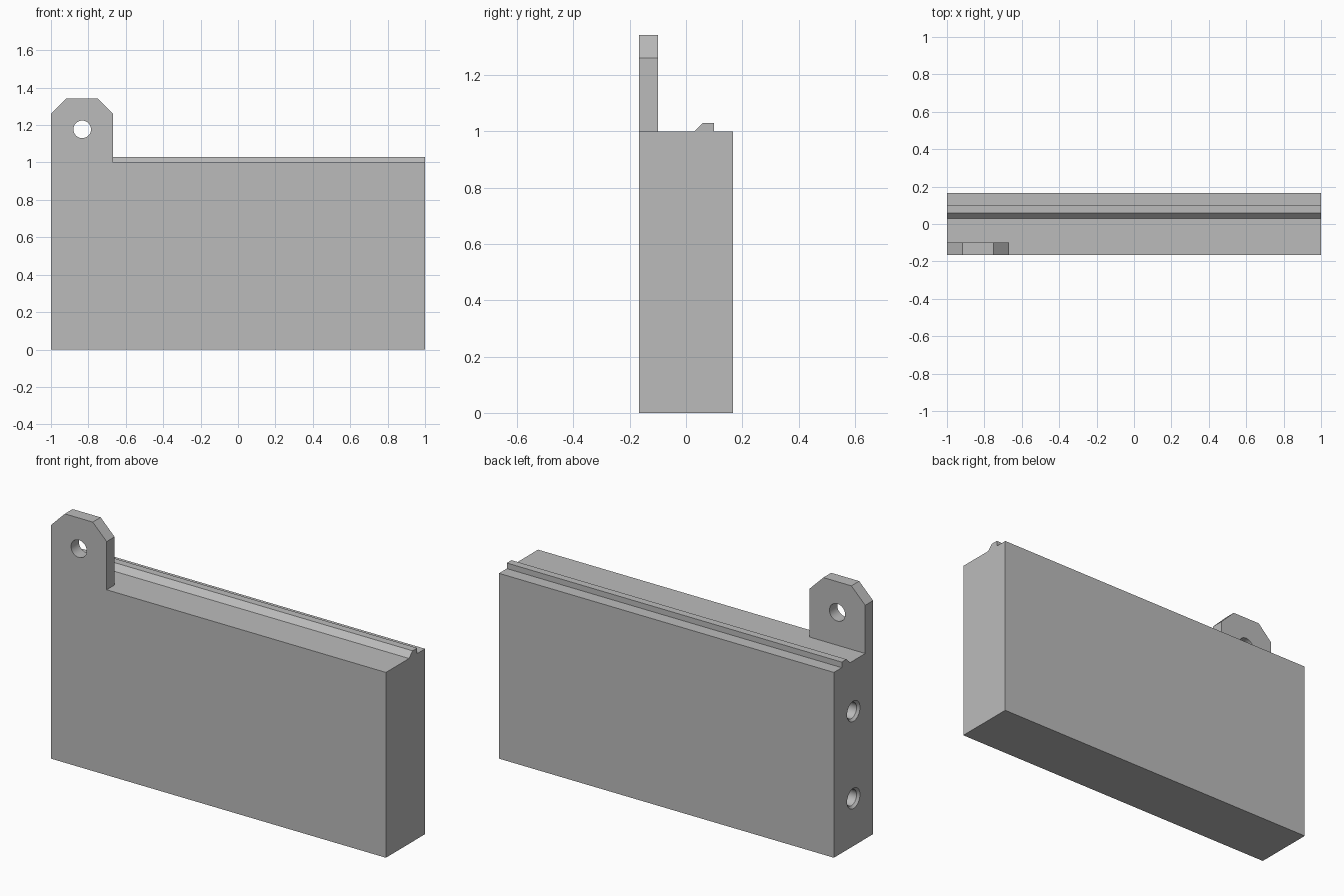
import bpy, bmesh, math
from mathutils import Matrix, Vector

cube = bpy.data.objects.get("Cube")
if cube:
    bpy.data.objects.remove(cube, do_unlink=True)

grey = bpy.data.materials.new("plain grey")
grey.use_nodes = True
COLOUR = (0.5, 0.5, 0.5, 1)
grey.diffuse_color = COLOUR
grey.node_tree.nodes["Principled BSDF"].inputs["Base Color"].default_value = COLOUR


def make_object(name, bm):
    bmesh.ops.recalc_face_normals(bm, faces=bm.faces)
    mesh = bpy.data.meshes.new(name)
    bm.to_mesh(mesh)
    bm.free()
    mesh.materials.append(grey)
    obj = bpy.data.objects.new(name, mesh)
    bpy.context.collection.objects.link(obj)
    return obj


def extrude_profile(name, points, offset):
    """Close a flat outline and push it along the offset."""
    bm = bmesh.new()
    face = bm.faces.new([bm.verts.new(p) for p in points])
    result = bmesh.ops.extrude_face_region(bm, geom=[face], use_keep_orig=True)
    moved = [v for v in result["geom"] if isinstance(v, bmesh.types.BMVert)]
    bmesh.ops.translate(bm, verts=moved, vec=Vector(offset))
    return make_object(name, bm)


def lathe_cutter(name, profile, location, axis):
    """Spin (radius, distance) rings around an axis to make a drill shape."""
    sides = 32
    turn = Vector((0, 0, 1)).rotation_difference(Vector(axis)).to_matrix().to_4x4()
    bm = bmesh.new()
    rings = [[bm.verts.new((r * math.cos(a), r * math.sin(a), d))
              for a in (math.tau * i / sides for i in range(sides))]
             for r, d in profile]
    for low, high in zip(rings, rings[1:]):
        for i in range(sides):
            j = (i + 1) % sides
            bm.faces.new((low[i], low[j], high[j], high[i]))
    bm.faces.new(rings[0])
    bm.faces.new(rings[-1])
    bmesh.ops.transform(bm, matrix=Matrix.Translation(location) @ turn, verts=bm.verts)
    obj = make_object(name, bm)
    obj.hide_render = True
    return obj


def cut(target, cutter):
    mod = target.modifiers.new("hole", "BOOLEAN")
    mod.operation = "DIFFERENCE"
    mod.solver = "EXACT"
    mod.object = cutter
    bpy.context.view_layer.objects.active = target
    bpy.ops.object.modifier_apply(modifier=mod.name)
    bpy.data.objects.remove(cutter, do_unlink=True)


FRONT, BACK = -0.167, 0.167

# Main slab with the sloped locating ridge along its top
section = [(FRONT, 0), (BACK, 0), (BACK, 1), (0.1, 1), (0.1, 1.03),
           (0.06, 1.03), (0.03, 1), (FRONT, 1)]
body = extrude_profile("body", [(-1, y, z) for y, z in section], (2, 0, 0))

# Chamfered blind holes in the end
for z in (0.257, 0.727):
    cut(body, lathe_cutter("end_hole_cutter",
                           [(0.07, -0.015), (0.043, 0.012), (0.043, 0.25)],
                           (-1, 0, z), (1, 0, 0)))

# Hanging tab with clipped corners and a through hole
outline = [(-1, 1), (-0.667, 1), (-0.667, 1.26), (-0.75, 1.343),
           (-0.917, 1.343), (-1, 1.26)]
tab = extrude_profile("hanging_tab", [(x, FRONT, z) for x, z in outline],
                      (0, 0.067, 0))
cut(tab, lathe_cutter("tab_hole_cutter", [(0.047, -0.1), (0.047, 0.2)],
                      (-0.833, FRONT, 1.177), (0, 1, 0)))

# Join the tab to the slab as one piece with crisp edges
union = body.modifiers.new("join", "BOOLEAN")
union.operation = "UNION"
union.solver = "EXACT"
union.object = tab
bpy.ops.object.select_all(action="DESELECT")
body.select_set(True)
bpy.context.view_layer.objects.active = body
bpy.ops.object.modifier_apply(modifier=union.name)
bpy.data.objects.remove(tab, do_unlink=True)
bpy.ops.object.shade_smooth_by_angle(angle=math.radians(30))
